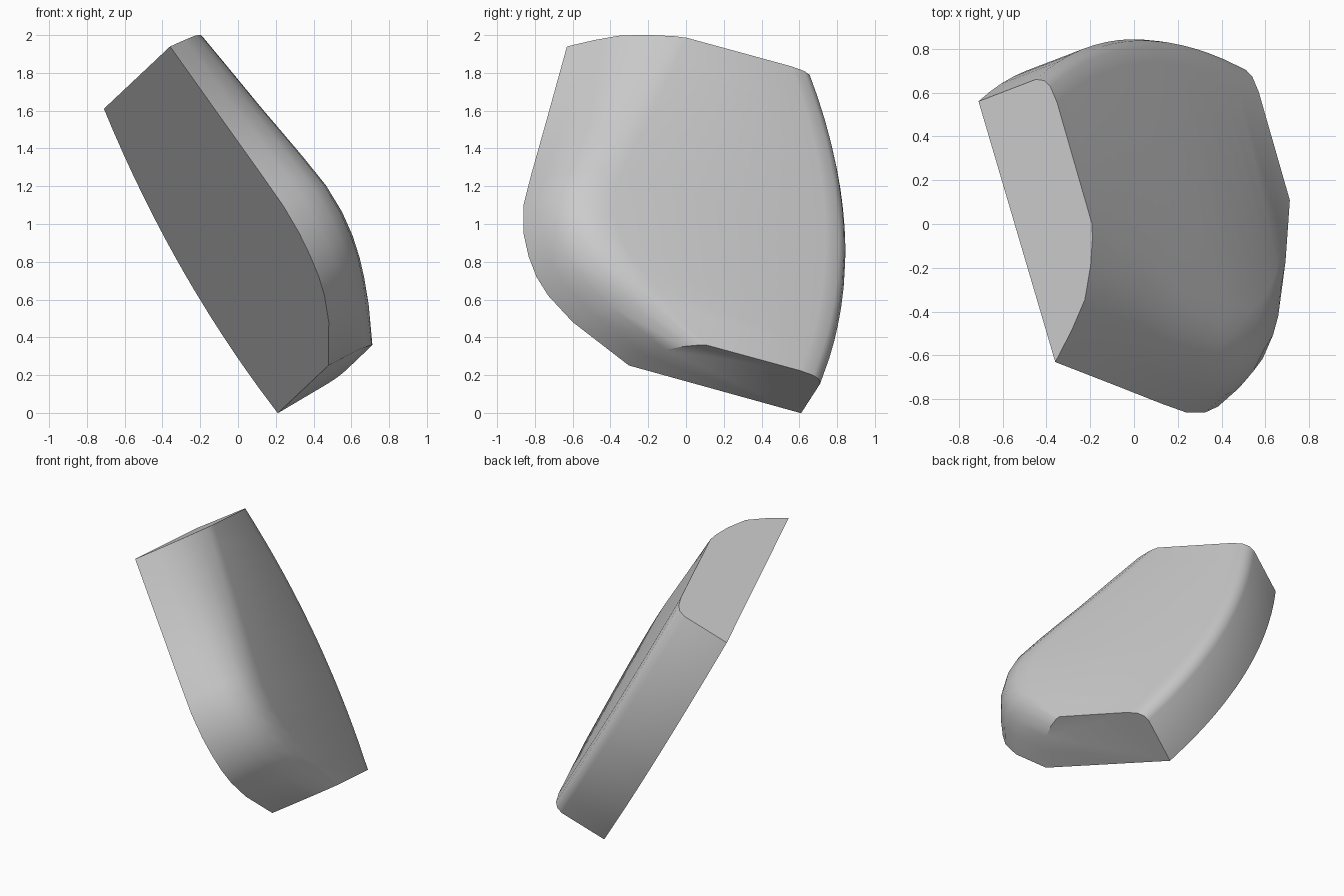
import bpy, bmesh
from mathutils import Vector

cube = bpy.data.objects.get("Cube")
if cube:
    bpy.data.objects.remove(cube, do_unlink=True)

# Slab axes: across its width, along its length, through its thickness
ORIGIN = Vector((-0.71, 0.56, 1.61))
ACROSS = Vector((0.273, -0.927, 0.257)).normalized()
DEPTH = Vector((0.803, 0.366, 0.470)).normalized()
ALONG = DEPTH.cross(ACROSS).normalized()
LENGTH = 1.845

# Stations: length, right edge of the flat back, bevel width, bevel fullness
STATIONS = [(0, 1.284, 0.53, 0), (0.5, 1.362, 0.46, 0.4), (0.85, 1.418, 0.40, 0.8),
            (1.05, 1.445, 0.37, 1), (1.216, 1.43, 0.36, 1), (1.347, 1.39, 0.38, 1),
            (1.46, 1.335, 0.41, 0.9), (1.555, 1.26, 0.42, 0.7), (1.675, 1.11, 0.39, 0.4),
            (LENGTH, 0.775, 0.29, 0)]

# Long soft bevel (share of width, height), lean and full versions
LEAN = [(0, 0), (0.2, 0.13), (0.4, 0.24), (0.66, 0.32), (0.88, 0.37), (1, 0.388)]
FULL = [(0, 0), (0.1, 0.13), (0.22, 0.23), (0.42, 0.32), (0.7, 0.37), (1, 0.388)]
# Upright wall with a small rounded edge
WALL = [(0.16, 0.392), (0.08, 0.382), (0.04, 0.36), (0.018, 0.32), (0, 0)]


def section(l, right, width, full):
    u = 2 * l / LENGTH - 1
    left = -0.113 * l - 0.17 * (1 - u * u)
    pts = []
    for (a, ha), (b, hb) in zip(LEAN, FULL):
        share, h = a + (b - a) * full, ha + (hb - ha) * full
        pts.append((right - width * share, h))
    pts += [(left + s, h) for s, h in WALL]
    return [ORIGIN + ACROSS * s + ALONG * l + DEPTH * h for s, h in pts]


# Add in-between stations so the curved wall stays smooth
rows = []
for p, q in zip(STATIONS, STATIONS[1:]):
    n = max(1, round((q[0] - p[0]) / 0.12))
    rows += [[a + (b - a) * i / n for a, b in zip(p, q)] for i in range(n)]
rows.append(STATIONS[-1])

# Loft the slab and close its flat ends
bm = bmesh.new()
rings = [[bm.verts.new(p) for p in section(*row)] for row in rows]
for r0, r1 in zip(rings, rings[1:]):
    for i in range(len(r0)):
        j = (i + 1) % len(r0)
        bm.faces.new((r0[i], r0[j], r1[j], r1[i]))
bm.faces.new(rings[0])
bm.faces.new(rings[-1])
bmesh.ops.recalc_face_normals(bm, faces=bm.faces)

mesh = bpy.data.meshes.new("beveled_slab")
bm.to_mesh(mesh)
bm.free()
slab = bpy.data.objects.new("beveled_slab", mesh)
bpy.context.collection.objects.link(slab)

mat = bpy.data.materials.new("plain_grey")
mat.use_nodes = True
grey = (0.6, 0.6, 0.6, 1)
mat.diffuse_color = grey
mat.node_tree.nodes["Principled BSDF"].inputs["Base Color"].default_value = grey
mesh.materials.append(mat)

bpy.context.view_layer.objects.active = slab
slab.select_set(True)
bpy.ops.object.shade_smooth_by_angle(angle=0.6)
